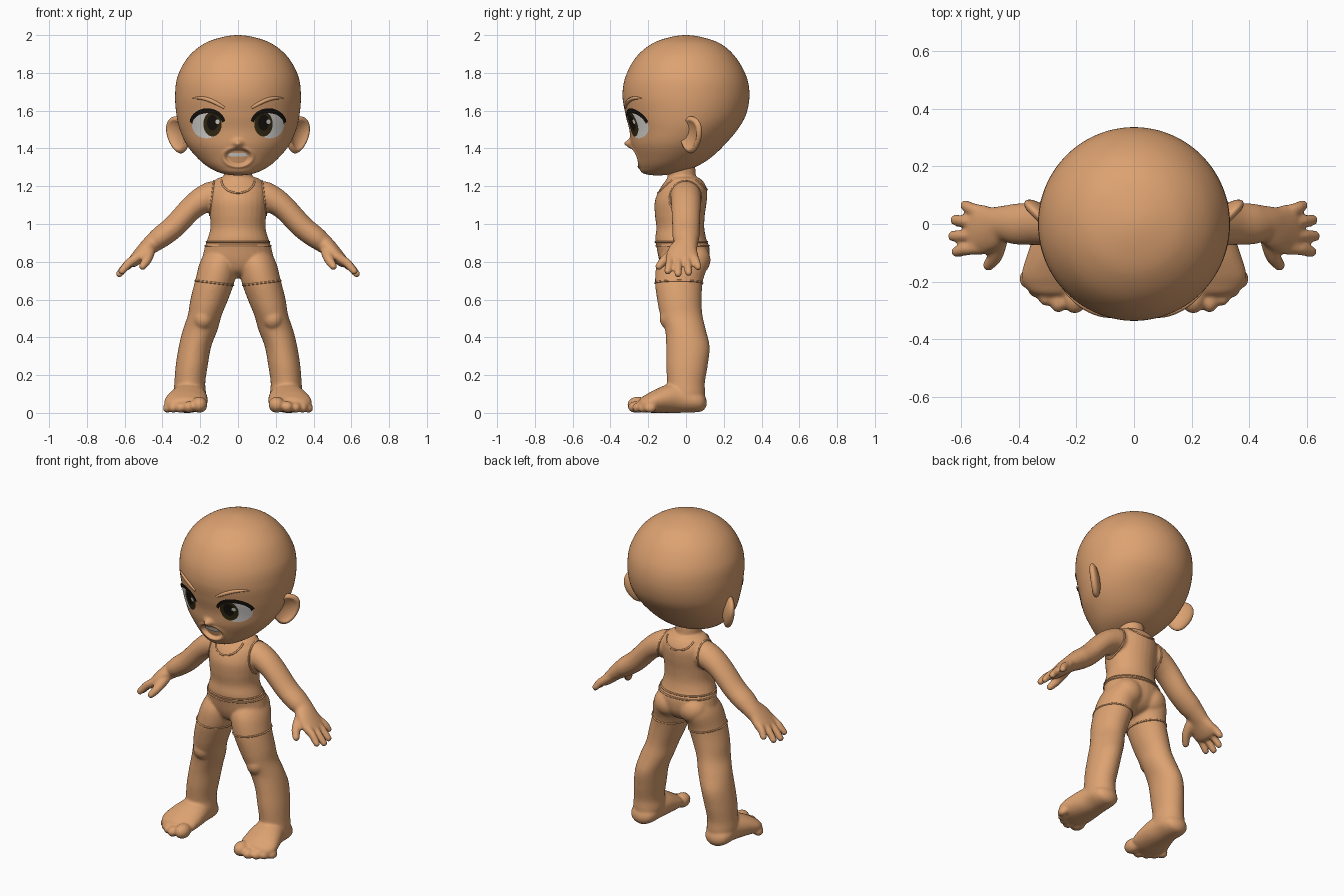
import bpy, bmesh
from math import sin, cos, pi, exp, hypot
from mathutils import Vector, Matrix
from mathutils.bvhtree import BVHTree

cube = bpy.data.objects.get("Cube")
if cube:
    bpy.data.objects.remove(cube)


def material(name, rgb):
    m = bpy.data.materials.new(name)
    m.use_nodes = True
    m.diffuse_color = (*rgb, 1)
    m.node_tree.nodes["Principled BSDF"].inputs["Base Color"].default_value = (*rgb, 1)
    return m


SKIN = material("skin", (.72, .36, .165))
WHITE = material("eye white", (.72, .7, .67))
IRIS = material("dark iris", (.035, .024, .007))
BLACK = material("lash black", (.008, .006, .004))
X, Y, Z = Vector((1, 0, 0)), Vector((0, 1, 0)), Vector((0, 0, 1))


def loft(bm, stations, side, axis=None, dome=True, seg=28, steps=8):
    """Smooth closed body through stations (x, y, z, radius along side, other radius)."""
    st = [Vector(s) for s in stations]
    if dome:
        for end, nxt in ((0, 1), (-1, -2)):
            e = st[end]
            t = (e.xyz - st[nxt].xyz).normalized()
            r = min(e[3], e[4])
            caps = [Vector((*(e.xyz + t * r * h), e[3] * w, e[4] * w)) for h, w in ((.7, .7), (1, 0))]
            st = caps[::-1] + st if end == 0 else st + caps
    ghost = lambda s: Vector((*s.xyz, -s[3], -s[4]))
    p = [ghost(st[1])] + st + [ghost(st[-2])]
    rows = []
    for i in range(1, len(p) - 2):
        a, b, c, d = p[i - 1:i + 3]
        for k in range(steps):
            t = k / steps
            rows.append(.5 * (2 * b + (c - a) * t + (2 * a - 5 * b + 4 * c - d) * t ** 2
                              + (3 * b - a - 3 * c + d) * t ** 3))
    rows.append(st[-1])
    rings = []
    for i, s in enumerate(rows):
        t = axis or (rows[min(i + 1, len(rows) - 1)].xyz - rows[max(i - 1, 0)].xyz).normalized()
        u = (side - t * side.dot(t)).normalized()
        v = t.cross(u)
        rings.append([bm.verts.new(s.xyz + u * s[3] * cos(q) + v * s[4] * sin(q))
                      for q in (2 * pi * k / seg for k in range(seg))])
    for r0, r1 in zip(rings, rings[1:]):
        for k in range(seg):
            j = (k + 1) % seg
            bm.faces.new((r0[k], r0[j], r1[j], r1[k]))
    bmesh.ops.remove_doubles(bm, verts=[v for r in rings for v in r], dist=1e-5)


def stack(profile):
    """Turn (z, half width, front y, back y) rows into loft stations."""
    return [(0, (f + b) / 2, z, w, (b - f) / 2) for z, w, f, b in profile]


def ball(bm, centre, size):
    bmesh.ops.create_uvsphere(bm, u_segments=24, v_segments=16, radius=1,
                              matrix=Matrix.Translation(centre) @ Matrix.Diagonal((*size, 1)))


def finish(name, bm, mat):
    me = bpy.data.meshes.new(name)
    bm.to_mesh(me)
    bm.free()
    ob = bpy.data.objects.new(name, me)
    bpy.context.collection.objects.link(ob)
    paint(ob, mat)
    return ob


def paint(ob, mat):
    ob.data.materials.clear()
    ob.data.materials.append(mat)
    for f in ob.data.polygons:
        f.use_smooth = True
        f.material_index = 0


def tree(ob):
    return BVHTree.FromPolygons([v.co for v in ob.data.vertices], [f.vertices[:] for f in ob.data.polygons])


def cord(name, points, radius, closed=True, taper=None):
    cu = bpy.data.curves.new(name, "CURVE")
    cu.dimensions, cu.bevel_depth, cu.bevel_resolution = "3D", radius, 3
    cu.use_fill_caps = True
    sp = cu.splines.new("POLY")
    sp.points.add(len(points) - 1)
    for i, (pt, co) in enumerate(zip(sp.points, points)):
        pt.co = (*co, 1)
        pt.radius = taper(i / (len(points) - 1)) if taper else 1
    sp.use_cyclic_u = closed
    cu.materials.append(SKIN)
    bpy.context.collection.objects.link(bpy.data.objects.new(name, cu))


# Body: left limbs first, then mirrored, then the trunk
bm = bmesh.new()
loft(bm, [(.10, -.015, .80, .10, .135), (.122, -.037, .70, .105, .127), (.152, -.035, .60, .10, .118),
          (.175, -.025, .52, .09, .112), (.2, -.003, .44, .092, .108), (.228, .01, .35, .086, .115),
          (.245, .005, .25, .085, .11), (.255, 0, .16, .082, .1), (.255, 0, .09, .085, .1)], X, axis=Z)
ball(bm, (.185, -.085, .5), (.055, .055, .06))
ball(bm, (.085, .045, .81), (.09, .085, .085))
# Foot and toes
loft(bm, [(.258, .05, .065, .08, .062), (.258, -.03, .08, .088, .08), (.265, -.1, .075, .104, .075),
          (.275, -.17, .06, .115, .06), (.275, -.21, .05, .108, .048)], X, axis=-Y)
for x, y, r in ((.205, -.255, .043), (.262, -.267, .031), (.306, -.248, .028), (.342, -.222, .026), (.373, -.19, .025)):
    ball(bm, (x, y, r), (r, r * 1.3, r))
# Arm with palm
loft(bm, [(.13, 0, 1.15, .08, .078), (.19, 0, 1.125, .08, .072), (.25, 0, 1.08, .077, .064),
          (.34, 0, .985, .073, .061), (.41, 0, .93, .071, .058), (.455, 0, .895, .063, .05),
          (.495, -.015, .86, .078, .042), (.535, -.02, .82, .088, .035), (.555, -.02, .8, .084, .03)], Y)
# Fingers and thumb
for base, x, y, z in ((.042, .585, .064, .772), (.003, .62, .014, .743), (-.04, .628, -.042, .736), (-.08, .615, -.096, .75)):
    loft(bm, [(.53, base, .825, .023, .025), ((.54 + x) / 2, (base + y) / 2, (.835 + z) / 2, .021, .023),
              (x, y, z, .019, .019)], Y, seg=16)
loft(bm, [(.47, -.055, .855, .032, .03), (.482, -.11, .812, .027, .026), (.505, -.143, .776, .02, .02)], X, seg=16)
copy = bmesh.ops.duplicate(bm, geom=bm.verts[:] + bm.edges[:] + bm.faces[:])
for g in copy["geom"]:
    if isinstance(g, bmesh.types.BMVert):
        g.co.x *= -1
# Trunk and neck
loft(bm, stack([(.712, 0, -.02, -.02), (.722, .05, -.07, .04), (.75, .13, -.115, .09), (.80, .185, -.14, .12),
                (.87, .178, -.155, .125), (.92, .162, -.163, .108), (.98, .146, -.157, .097),
                (1.05, .15, -.165, .1), (1.12, .156, -.165, .11), (1.18, .152, -.142, .112),
                (1.22, .13, -.115, .095), (1.245, .1, -.09, .065), (1.26, 0, -.01, -.01)]), X, axis=Z, dome=False)
loft(bm, [(0, -.02, 1.15, .075, .075), (0, -.022, 1.24, .073, .075), (0, -.03, 1.32, .073, .075)], X, axis=Z)
bmesh.ops.recalc_face_normals(bm, faces=bm.faces[:])
body = finish("body", bm, SKIN)
fuse = body.modifiers.new("fuse", "REMESH")
fuse.mode, fuse.voxel_size = "VOXEL", .008
soften = body.modifiers.new("soften", "SMOOTH")
soften.factor, soften.iterations = .5, 5
fused = bpy.data.meshes.new_from_object(body.evaluated_get(bpy.context.evaluated_depsgraph_get()))
body.modifiers.clear()
body.data = fused
for v in fused.vertices:
    v.co.z = max(v.co.z, 0)
paint(body, SKIN)
skin_tree = tree(body)


# Clothing seams that follow the body surface
def hem(name, centre, u, v):
    turns = [u * cos(2 * pi * k / 60) + v * sin(2 * pi * k / 60) for k in range(60)]
    hits = [skin_tree.ray_cast(Vector(centre), d.normalized(), .3)[0] for d in turns]
    cord(name, [h for h in hits if h], .005)


hem("shirt_hem", (0, -.02, .905), X, Y)
hem("waistband", (0, -.02, .885), X, Y)
for s, n in ((1, "left"), (-1, "right")):
    hem("shorts_hem_" + n, (s * .125, -.035, .688), X + Z * .12 * s, Y)
    hem("armhole_" + n, (s * .138, -.005, 1.14), Y, Z + X * -.12 * s)
neck = []
for face, drop in ((-1, .068), (1, .05)):
    for k in range(25):
        q = pi * k / 24
        start = Vector((face * .088 * cos(q), face, 1.232 - drop * sin(q)))
        hit = skin_tree.ray_cast(start, -face * Y, 1.2)[0]
        if hit:
            neck.append(hit)
cord("neckline", neck, .005)

# Head with sculpted nose and open mouth
bm = bmesh.new()
loft(bm, stack([(2, 0, 0, 0), (1.985, .1, -.1, .1), (1.95, .187, -.187, .19), (1.88, .267, -.267, .265),
                (1.78, .32, -.32, .32), (1.68, .333, -.336, .336), (1.58, .326, -.32, .318),
                (1.5, .308, -.3, .273), (1.42, .272, -.29, .205), (1.35, .215, -.268, .13),
                (1.3, .155, -.25, .045), (1.268, .085, -.225, -.06), (1.257, 0, -.15, -.15)]),
     X, axis=Z, dome=False, seg=160, steps=12)
for v in bm.verts:
    x, y, z = v.co
    if y < -.12:
        v.co.y -= .036 * exp(-(x / .022) ** 2 - ((z - 1.425) / .02) ** 2)
        ring = hypot(x / .064, (z - 1.358) / (.038 if z > 1.358 else .046))
        v.co.y += .022 * min(1, max(0, (1.1 - ring) * 5))
        v.co.y -= .005 * exp(-((ring - 1.25) / .15) ** 2)
bmesh.ops.recalc_face_normals(bm, faces=bm.faces[:])
head = finish("head", bm, SKIN)
face_tree = tree(head)


def on_face(x, z, lift):
    hit, normal = face_tree.ray_cast(Vector((x, -1, z)), Y)[:2]
    return hit + normal * lift


def plate(name, upper, lower, lift, mat, rows=8):
    """Thin patch on the face between two (x, z) curves."""
    bm = bmesh.new()
    grid = [[bm.verts.new(on_face(a[0] + (b[0] - a[0]) * r / rows, a[1] + (b[1] - a[1]) * r / rows, lift))
             for a, b in zip(upper, lower)] for r in range(rows + 1)]
    for g0, g1 in zip(grid, grid[1:]):
        for k in range(len(g0) - 1):
            bm.faces.new((g0[k], g0[k + 1], g1[k + 1], g1[k]))
    bm.normal_update()
    if sum(f.normal.y for f in bm.faces) > 0:
        bmesh.ops.reverse_faces(bm, faces=bm.faces[:])
    finish(name, bm, mat)


def arc(cx, cz, a, b, q0, q1, n=28):
    angles = [(q0 + (q1 - q0) * k / n) * pi for k in range(n + 1)]
    return [(cx + a * cos(q), cz + b * sin(q)) for q in angles]


def oval(name, cx, cz, a, b, lift, mat):
    plate(name, arc(cx, cz, a, b, .01, .99), arc(cx, cz, a, b, -.01, -.99), lift, mat)


# Eyes, lashes, brows and ears
for s, n in ((1, "left"), (-1, "right")):
    oval("eye_white_" + n, s * .166, 1.528, .076, .074, .003, WHITE)
    oval("iris_" + n, s * .133, 1.53, .048, .066, .0045, IRIS)
    oval("pupil_" + n, s * .133, 1.538, .028, .042, .0055, BLACK)
    oval("eye_glint_" + n, s * .133 + .026, 1.543, .011, .012, .0065, WHITE)
    plate("lash_" + n, arc(s * .158, 1.53, s * .094, .084, .06, .93),
          arc(s * .158, 1.53, s * .078, .058, .0, .95), .0075, BLACK)
    brow = [(s * (.072 + .17 * t), 1.615 + .052 * sin(pi * .62 * t)) for t in (k / 16 for k in range(17))]
    cord("brow_" + n, [on_face(x, z, 0) for x, z in brow], .011, False,
         lambda t: .15 + .85 * sin(pi * min(1, .12 + .88 * t)) ** .7 if t < .99 else .15)

    bm = bmesh.new()
    bmesh.ops.create_uvsphere(bm, u_segments=40, v_segments=32, radius=1)
    for v in bm.verts:
        u, d, h = v.co
        if d < 0:
            d += 1.15 * max(0, 1 - (hypot(u, h) / .8) ** 2) ** .8
        u *= .08 * (1 + .2 * h)
        d *= .032
        v.co = (s * (.315 + .72 * u - .7 * d + .012 * h), .025 + .68 * u + .7 * d, 1.472 + .098 * h)
    bmesh.ops.recalc_face_normals(bm, faces=bm.faces[:])
    finish("ear_" + n, bm, SKIN)

# Upper teeth
xs = [-.05 + .1 * k / 20 for k in range(21)]
plate("upper_teeth", [(x, 1.379) for x in xs], [(x, 1.358 + 2 * x * x) for x in xs], .006, WHITE, 4)
